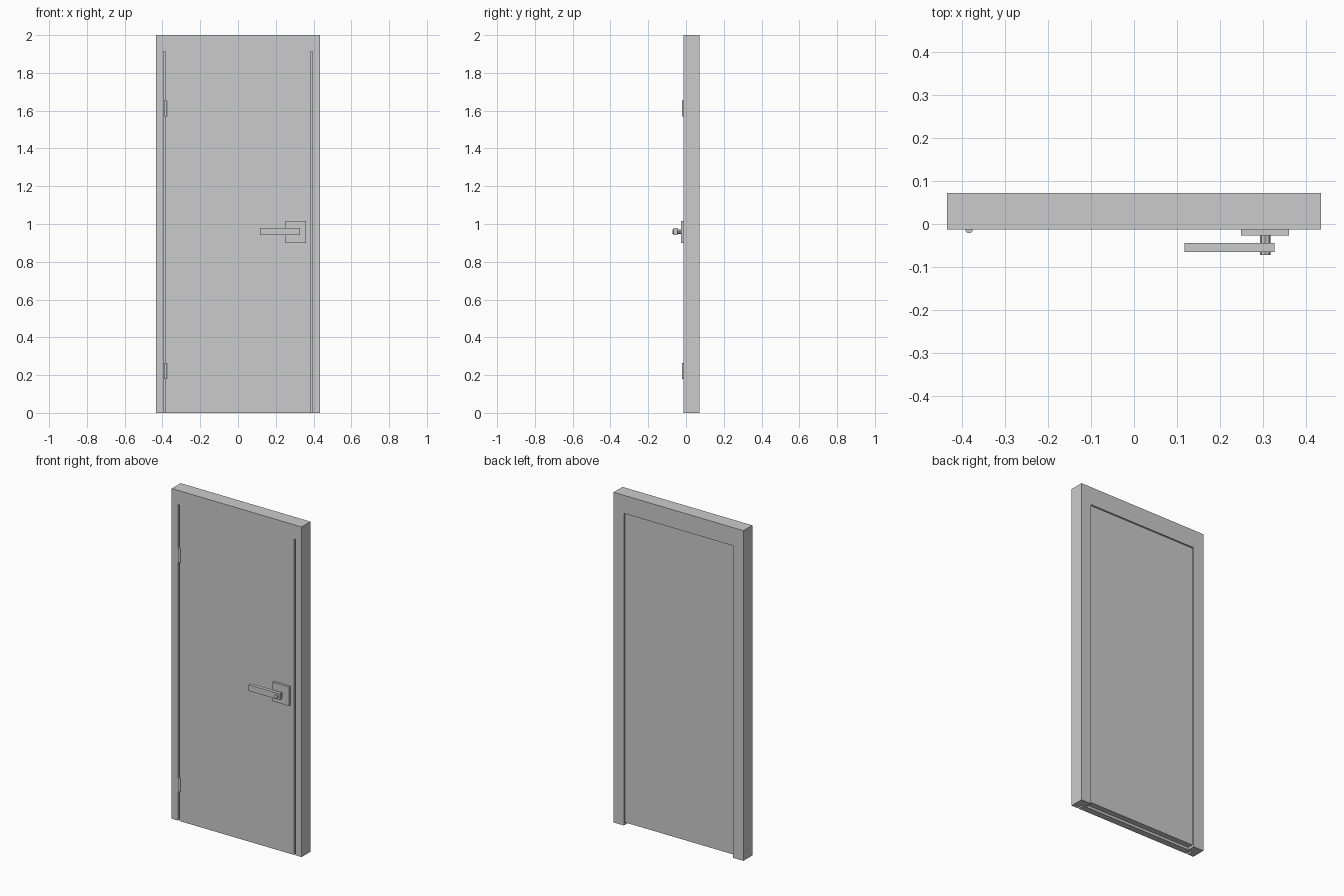
import bpy, bmesh
from math import pi

if "Cube" in bpy.data.objects:
    bpy.data.objects.remove(bpy.data.objects["Cube"])

FRONT, BACK, STOP = -0.013, 0.072, 0.027   # y of frame front, frame back, rebate stop
W, H = 0.435, 2.0
LEAF_BACK = 0.062


def finish(bm, name):
    bmesh.ops.recalc_face_normals(bm, faces=bm.faces)
    mesh = bpy.data.meshes.new(name)
    bm.to_mesh(mesh)
    bm.free()
    ob = bpy.data.objects.new(name, mesh)
    bpy.context.collection.objects.link(ob)
    return ob


def box(name, x, y, z):
    bm = bmesh.new()
    bmesh.ops.create_cube(bm, size=1)
    for v in bm.verts:
        v.co = [(a + b) / 2 + c * (b - a) for (a, b), c in zip((x, y, z), v.co)]
    return finish(bm, name)


def cylinder(name, loc, radius, depth, sides, rot=(0, 0, 0)):
    bpy.ops.mesh.primitive_cylinder_add(vertices=sides, radius=radius, depth=depth,
                                        location=loc, rotation=rot)
    ob = bpy.context.object
    ob.name = name
    bpy.ops.object.shade_smooth_by_angle()
    return ob


# Frame: rebated section (half width, top height, y) swept up, across and down
section = [(W, H, FRONT), (0.3945, 1.914, FRONT), (0.3945, 1.914, STOP),
           (0.366, 1.89, STOP), (0.366, 1.89, BACK), (W, H, BACK)]
bm = bmesh.new()
rings = [[bm.verts.new((side * w, y, h * up)) for w, h, y in section]
         for side, up in ((-1, 0), (-1, 1), (1, 1), (1, 0))]
n = len(section)
for a, b in zip(rings, rings[1:]):
    for i in range(n):
        j = (i + 1) % n
        bm.faces.new((a[i], a[j], b[j], b[i]))
bm.faces.new(rings[0])
bm.faces.new(rings[-1])
finish(bm, "door_frame")

# Door leaf: front slab with side gaps, smaller back slab inside the stop
box("door_leaf_front", (-0.384, 0.384), (FRONT, STOP), (0, 1.914))
box("door_leaf_back", (-0.366, 0.366), (STOP, LEAF_BACK), (0.015, 1.89))

# Hinge barrels
for name, z in (("lower_hinge", 0.221), ("upper_hinge", 1.612)):
    cylinder(name, (-0.3835, FRONT, z), 0.0085, 0.085, 16)

# Handle: plate, spindle and lever
box("handle_plate", (0.249, 0.36), (-0.0265, FRONT), (0.90, 1.016))
cylinder("handle_spindle", (0.305, -0.047, 0.96), 0.012, 0.05, 8, (pi / 2, 0, 0))
box("handle_lever", (0.117, 0.327), (-0.065, -0.044), (0.942, 0.979))
